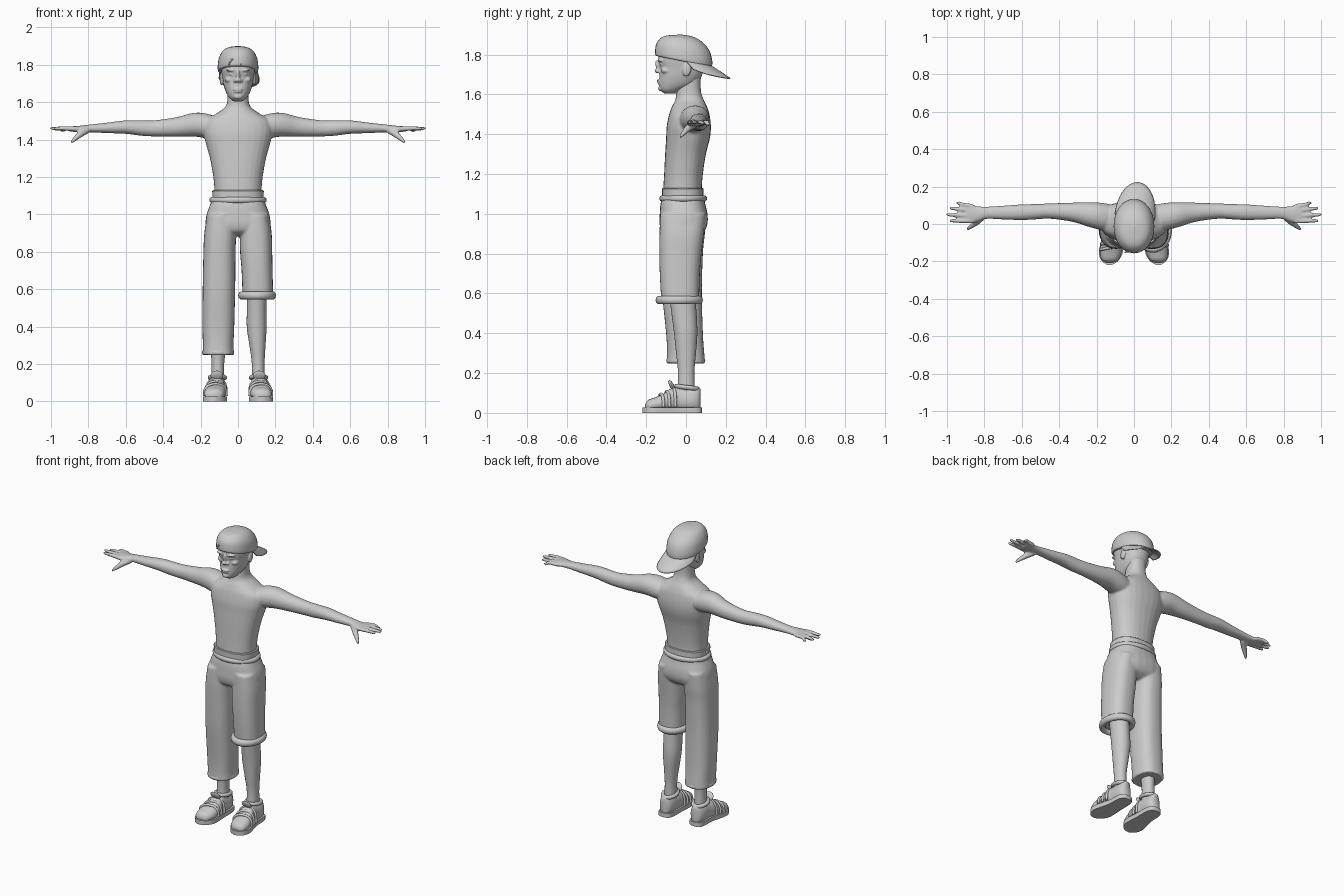
import bpy, bmesh, math
from mathutils import Vector, Matrix

if "Cube" in bpy.data.objects:
    bpy.data.objects.remove(bpy.data.objects["Cube"])

grey = bpy.data.materials.new("plain grey")
grey.diffuse_color = (0.6, 0.6, 0.6, 1)
grey.use_nodes = True
grey.node_tree.nodes["Principled BSDF"].inputs["Base Color"].default_value = grey.diffuse_color


def spline(rows, steps=4):
    """Catmull-Rom interpolation of a short table of rows."""
    out = []
    for i in range(len(rows) - 1):
        p0, p1, p2, p3 = (rows[max(0, min(len(rows) - 1, i + k))] for k in (-1, 0, 1, 2))
        for s in range(steps):
            t = s / steps
            out.append([0.5 * (2 * b + (c - a) * t + (2 * a - 5 * b + 4 * c - d) * t * t
                               + (3 * b - a - 3 * c + d) * t ** 3)
                        for a, b, c, d in zip(p0, p1, p2, p3)])
    return out + [list(rows[-1])]


def loft(bm, rings):
    """Closed skin over a list of point rings."""
    vs = [[bm.verts.new(p) for p in r] for r in rings]
    n = len(vs[0])
    for a, b in zip(vs, vs[1:]):
        for i in range(n):
            bm.faces.new((a[i], a[(i + 1) % n], b[(i + 1) % n], b[i]))
    bm.faces.new(vs[0][::-1])
    bm.faces.new(vs[-1])


def oval(n=28, e=2.3):
    for i in range(n):
        a = 2 * math.pi * i / n
        c, s = math.cos(a), math.sin(a)
        yield (math.copysign(abs(c) ** (2 / e), c), math.copysign(abs(s) ** (2 / e), s))


def stack(bm, rows, e=2.3, steps=4):
    """Upright form: rows of z, x centre, x half width, back and front y."""
    loft(bm, [[(x + r * c, (y0 + y1) / 2 + (y1 - y0) / 2 * s, z) for c, s in oval(e=e)]
              for z, x, r, y0, y1 in spline(rows, steps)])


def limb(bm, rows, side=1):
    """Sideways form: rows of x, y, z, y half width, z half width."""
    loft(bm, [[(side * x, y + ry * c, z + rz * s) for c, s in oval(20, 2.1)]
              for x, y, z, ry, rz in spline(rows)])


def tube(bm, path, radii, n=10):
    """Round tube through points."""
    pts = [Vector(p) for p in path]
    rings = []
    for i, p in enumerate(pts):
        d = (pts[min(i + 1, len(pts) - 1)] - pts[max(i - 1, 0)]).normalized()
        q = d.to_track_quat('Z', 'Y')
        rings.append([p + q @ Vector((radii[i] * math.cos(2 * math.pi * k / n),
                                      radii[i] * math.sin(2 * math.pi * k / n), 0)) for k in range(n)])
    loft(bm, rings)


def blob(bm, at, size, turn=0):
    m = Matrix.Translation(at) @ Matrix.Rotation(turn, 4, 'X') @ Matrix.Diagonal((*size, 1))
    bmesh.ops.create_uvsphere(bm, u_segments=16, v_segments=10, radius=1, matrix=m)


def roll(bm, at, rx, ry, rr, rz, tilt=0):
    """Rolled hem: an oval ring with an oval section."""
    n, m, vs = 36, 10, []
    for i in range(n):
        a = 2 * math.pi * i / n
        vs.append([])
        for j in range(m):
            b = 2 * math.pi * j / m
            k = rr * math.cos(b)
            y = (ry + k) * math.sin(a)
            vs[i].append(bm.verts.new((at[0] + (rx + k) * math.cos(a), at[1] + y,
                                       at[2] + rz * math.sin(b) + tilt * y)))
    for i in range(n):
        for j in range(m):
            i2, j2 = (i + 1) % n, (j + 1) % m
            bm.faces.new((vs[i][j], vs[i2][j], vs[i2][j2], vs[i][j2]))


def finish(name, bm, voxel=0, angle=50, soften=3):
    bmesh.ops.recalc_face_normals(bm, faces=bm.faces)
    me = bpy.data.meshes.new(name)
    bm.to_mesh(me)
    bm.free()
    me.materials.append(grey)
    ob = bpy.data.objects.new(name, me)
    bpy.context.collection.objects.link(ob)
    bpy.context.view_layer.objects.active = ob
    ob.select_set(True)
    if voxel:
        r = ob.modifiers.new("fuse", 'REMESH')
        r.mode, r.voxel_size, r.use_smooth_shade = 'VOXEL', voxel, True
        s = ob.modifiers.new("soften", 'SMOOTH')
        s.factor, s.iterations = 0.5, soften
    else:
        bpy.ops.object.shade_smooth_by_angle(angle=math.radians(angle))
    ob.select_set(False)
    return ob


# Torso, arms and hands fused into one skin
bm = bmesh.new()
stack(bm, [(1.07, 0, .125, -.115, .085), (1.13, 0, .126, -.114, .08), (1.2, 0, .132, -.11, .085),
           (1.3, 0, .15, -.105, .1), (1.38, 0, .172, -.1, .12), (1.44, 0, .185, -.097, .125),
           (1.5, 0, .175, -.085, .118), (1.54, 0, .115, -.07, .105), (1.575, 0, .068, -.053, .088),
           (1.62, 0, .056, -.048, .075), (1.7, 0, .056, -.04, .075)])
for s in (-1, 1):
    limb(bm, [(.1, .03, 1.46, .07, .055), (.17, .04, 1.474, .073, .066), (.24, .05, 1.48, .066, .063),
              (.33, .063, 1.468, .051, .052), (.45, .069, 1.46, .041, .043), (.52, .066, 1.462, .041, .041),
              (.6, .063, 1.467, .042, .036), (.7, .061, 1.463, .037, .028), (.79, .06, 1.46, .033, .021),
              (.84, .053, 1.457, .043, .018), (.89, .055, 1.457, .05, .014), (.905, .055, 1.457, .044, .01)], s)
    for y0, x1, y1, z1 in ((.094, .95, .113, 1.448), (.07, .988, .084, 1.455),
                           (.043, 1.004, .05, 1.46), (.016, .988, .017, 1.46)):
        tube(bm, [(s * .86, y0, 1.457), (s * .92, (y0 + y1) / 2, 1.46), (s * (x1 - .012), y1, z1),
                  (s * x1, y1, z1)], [.013, .012, .0095, .005])
    tube(bm, [(s * .81, .04, 1.45), (s * .845, .008, 1.428), (s * .88, -.02, 1.397), (s * .892, -.031, 1.384)],
         [.02, .018, .011, .006])
finish("torso_and_arms", bm, .006, soften=5)

# Head with nose, brow, lips and ears
bm = bmesh.new()
stack(bm, [(1.605, 0, .025, -.11, -.04), (1.622, 0, .045, -.128, -.02), (1.65, 0, .063, -.136, .045),
           (1.69, 0, .077, -.134, .078), (1.73, 0, .084, -.132, .09), (1.77, 0, .09, -.139, .1),
           (1.81, 0, .092, -.135, .105), (1.85, 0, .08, -.11, .09)])
blob(bm, (0, -.138, 1.74), (.011, .014, .034), .3)
blob(bm, (0, -.144, 1.718), (.017, .014, .011))
blob(bm, (0, -.136, 1.669), (.026, .011, .0065))
blob(bm, (0, -.134, 1.657), (.023, .011, .0065))
blob(bm, (0, -.126, 1.63), (.024, .014, .014))
for s in (-1, 1):
    blob(bm, (s * .016, -.136, 1.715), (.01, .01, .009))
    blob(bm, (s * .036, -.126, 1.771), (.028, .017, .008))
    blob(bm, (s * .034, -.117, 1.75), (.017, .015, .008))
    blob(bm, (s * .048, -.1, 1.72), (.024, .026, .016))
    blob(bm, (s * .088, .005, 1.725), (.01, .022, .036), -.2)
finish("head", bm, .0045, soften=3)

# Backward cap: tilted oval dome
RIM = lambda y: 1.77 - .2 * y
bm = bmesh.new()
rings = []
for z, r, ry, y, tilt in spline([(1.766, .103, .136, -.012, -.2), (1.772, .108, .143, -.012, -.2),
                                 (1.80, .108, .143, -.012, -.17), (1.84, .101, .132, -.016, -.13),
                                 (1.875, .081, .102, -.022, -.1), (1.893, .051, .064, -.027, -.06),
                                 (1.9, .01, .014, -.03, 0)]):
    rings.append([(r * c, y + ry * s, z + tilt * ry * s) for c, s in oval(32, 2.1)])
loft(bm, rings)
finish("cap_crown", bm)

# Cap bill, drooping at the sides and turned slightly
bm = bmesh.new()
grid = []
for i in range(21):
    a = math.radians(-80 + 8 * i)
    inner = Vector((.104 * math.sin(a), -.012 + .138 * math.cos(a), 0))
    inner.z = RIM(inner.y) + .002
    outer = Vector((.112 * math.sin(a), -.01 + .235 * math.cos(a) ** .8, 0))
    outer.z = 1.768 - .47 * outer.y + .02 * math.cos(a) ** 2 - .02 * abs(math.sin(a)) ** 3
    outer.z = min(outer.z, inner.z)
    grid.append([bm.verts.new(inner.lerp(outer, t / 5)) for t in range(6)])
for a, b in zip(grid, grid[1:]):
    for j in range(5):
        bm.faces.new((a[j], a[j + 1], b[j + 1], b[j]))
bmesh.ops.rotate(bm, verts=bm.verts, cent=(0, -.01, 0), matrix=Matrix.Rotation(math.radians(-6), 3, 'Z'))
bill = finish("cap_bill", bm)
bill.modifiers.new("thickness", 'SOLIDIFY').thickness = .007

# Piping around the front cap opening
bm = bmesh.new()
arch = [(-.015 + .032 * math.cos(math.pi * i / 10), -.152, 1.8 + .033 * math.sin(math.pi * i / 10)) for i in range(11)]
tube(bm, [(x, y + .5 * (z - 1.8) ** 1 * .3, z) for x, y, z in arch], [.004] * 11, 8)
finish("cap_opening", bm)

# Trousers: hips, one long leg and one rolled-up leg
bm = bmesh.new()
stack(bm, [(1.09, 0, .135, -.117, .09), (1.05, 0, .15, -.128, .097), (1.0, 0, .168, -.132, .108),
           (.95, 0, .174, -.133, .108), (.91, 0, .165, -.12, .09), (.885, 0, .12, -.08, .05)], 2.5)
stack(bm, [(1.0, -.09, .075, -.13, .1), (.9, -.095, .085, -.133, .095), (.8, -.099, .086, -.13, .085),
           (.6, -.102, .087, -.12, .08), (.4, -.105, .085, -.1, .085), (.3, -.106, .082, -.095, .092),
           (.25, -.106, .084, -.097, .096)], 2.5)
stack(bm, [(1.0, .09, .075, -.13, .1), (.9, .095, .085, -.133, .09), (.8, .097, .086, -.134, .078),
           (.7, .102, .083, -.132, .07), (.57, .106, .082, -.125, .066)], 2.5)
finish("trousers", bm, .007, soften=4)

# Waistband, waist roll and leg hems
bm = bmesh.new()
stack(bm, [(1.07, 0, .136, -.12, .088), (1.126, 0, .138, -.121, .087), (1.13, 0, .134, -.117, .083)], 2.5, 1)
finish("waistband", bm, angle=35)
for name, at, rx, ry, rr, rz in (("waist_roll", (0, -.014, 1.077), .14, .107, .013, .016),
                                 ("short_leg_cuff", (.102, -.034, .567), .083, .101, .018, .022),
                                 ("long_leg_hem", (-.106, -.001, .262), .077, .089, .009, .014)):
    bm = bmesh.new()
    roll(bm, at, rx, ry, rr, rz)
    finish(name, bm)

# Lower legs
for s, name in ((1, "left_shin"), (-1, "right_shin")):
    bm = bmesh.new()
    stack(bm, [(.6, s * .1, .052, -.085, .045), (.5, s * .1, .052, -.073, .053), (.4, s * .1, .053, -.06, .057),
               (.3, s * .104, .043, -.05, .05), (.2, s * .108, .034, -.04, .042), (.08, s * .108, .036, -.045, .045)], 2.1)
    finish(name, bm)

# High-top shoes
for s, side in ((1, "left"), (-1, "right")):
    def bend(y):  # toes point slightly outward
        return s * (.112 + .1 * max(0, -y - .03))
    bm = bmesh.new()
    rings = []
    for y, r, h in spline([(-.205, .022, .045), (-.19, .046, .065), (-.15, .058, .08), (-.11, .056, .098),
                           (-.07, .051, .125), (-.02, .046, .128), (.03, .046, .126), (.06, .036, .128), (.072, .02, .12)]):
        rings.append([(bend(y) + r * c * (1 if t < 0 else 1 - .2 * t), y, .015 + (h - .015) * (t + 1) / 2)
                      for c, t in oval(24, 2.9)])
    loft(bm, rings)
    finish(side + "_shoe_upper", bm)
    # Sole from an outline
    bm = bmesh.new()
    half = spline([(.08, .015), (.068, .038), (.03, .048), (-.04, .05), (-.11, .061), (-.16, .063), (-.2, .042), (-.218, .012)], 3)
    outline = [(bend(y) + w, y) for y, w in half] + [(bend(y) - w, y) for y, w in reversed(half)]
    loft(bm, [[(x, y, z) for x, y in outline] for z in (0, .028)])
    finish(side + "_shoe_sole", bm, angle=35)
    # Collar, tongue and straps
    bm = bmesh.new()
    roll(bm, (s * .11, .005, .128), .04, .052, .012, .012, -.12)
    blob(bm, (s * .113, -.072, .138), (.034, .011, .03), .5)
    for y, r, h in ((-.065, .053, .12), (-.095, .056, .104), (-.125, .059, .09)):
        tube(bm, [(bend(y) + r * math.cos(a), y + .012 * math.cos(a), .03 + (h - .026) * math.sin(a) ** .6)
                  for a in (math.pi * i / 12 for i in range(13))], [.008] * 13, 8)
    finish(side + "_shoe_straps", bm)
